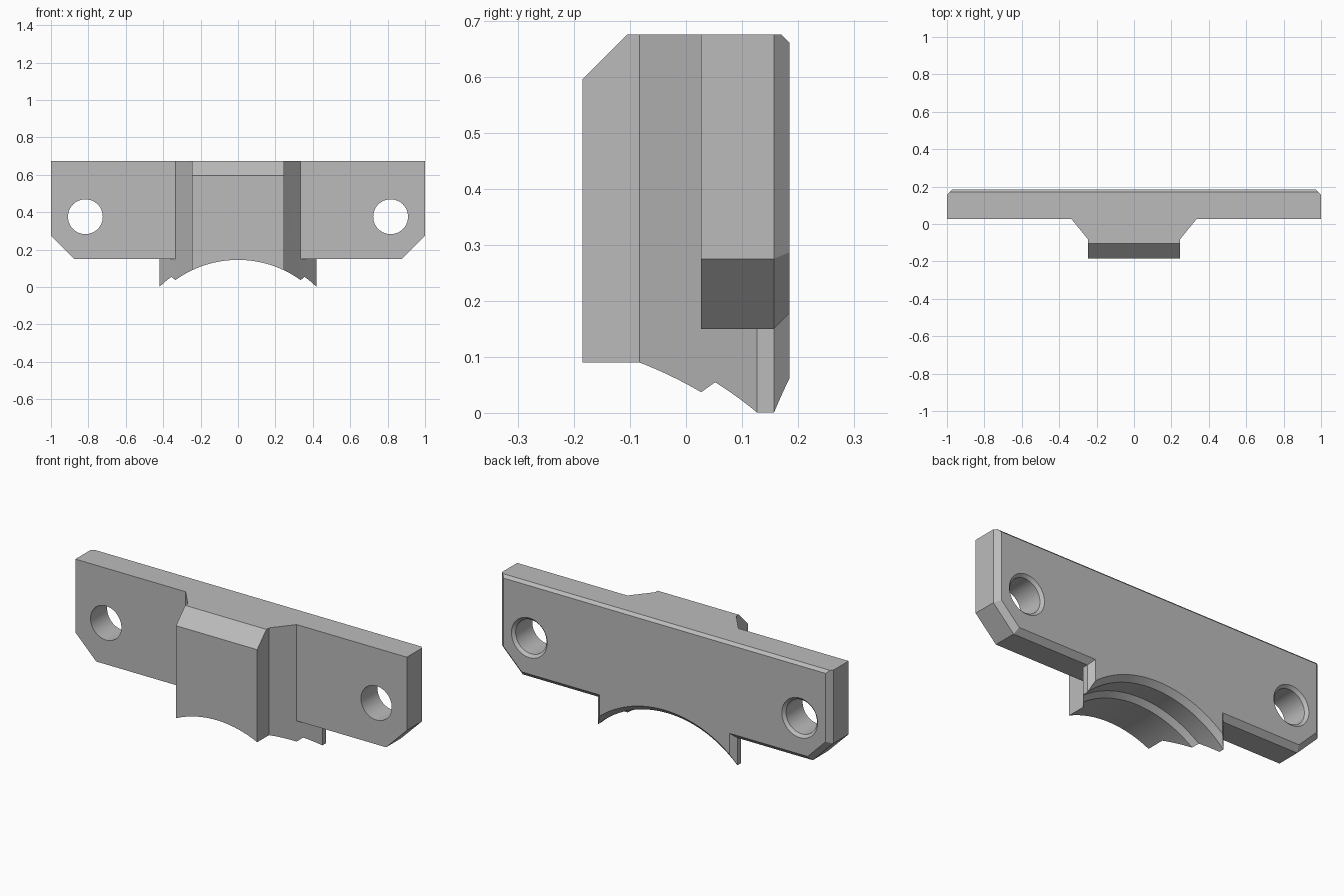
import bpy, bmesh, math

cube = bpy.data.objects.get("Cube")
if cube:
    bpy.data.objects.remove(cube, do_unlink=True)

grey = bpy.data.materials.new("plain grey")
grey.use_nodes = True
colour = (0.5, 0.5, 0.5, 1)
grey.diffuse_color = colour
grey.node_tree.nodes["Principled BSDF"].inputs["Base Color"].default_value = colour


def loft(name, rings):
    """Closed solid skinned over equal-length rings of points."""
    bm = bmesh.new()
    loops = [[bm.verts.new(p) for p in ring] for ring in rings]
    n = len(loops[0])
    for a, b in zip(loops, loops[1:]):
        for i in range(n):
            j = (i + 1) % n
            bm.faces.new((a[i], a[j], b[j], b[i]))
    bm.faces.new(loops[0])
    bm.faces.new(loops[-1])
    bmesh.ops.recalc_face_normals(bm, faces=bm.faces)
    mesh = bpy.data.meshes.new(name)
    bm.to_mesh(mesh)
    bm.free()
    mesh.materials.append(grey)
    obj = bpy.data.objects.new(name, mesh)
    bpy.context.collection.objects.link(obj)
    return obj


def lathe(name, cx, cz, profile, steps):
    """Turned solid about a y-parallel axis from (y, radius) pairs."""
    angles = [2 * math.pi * i / steps for i in range(steps)]
    return loft(name, [[(cx + r * math.cos(t), y, cz + r * math.sin(t))
                        for t in angles] for y, r in profile])


def combine(target, other, operation):
    mod = target.modifiers.new(operation, "BOOLEAN")
    mod.operation = operation
    mod.solver = "EXACT"
    mod.object = other
    bpy.context.view_layer.objects.active = target
    bpy.ops.object.modifier_apply(modifier=mod.name)
    bpy.data.objects.remove(other, do_unlink=True)


def mirrored(half):
    return half + [(-x, v) for x, v in reversed(half)]


def plate_ring(y, inset):
    k = inset * math.tan(math.pi / 8)
    half = [(0.875 - k, 0.15 + inset), (1 - inset, 0.275 + k), (1 - inset, 0.8)]
    return [(x, y, z) for x, z in mirrored(half)]


# Mounting plate, its rear edges bevelled
BACK, BEVEL, OVER = 0.185, 0.028, 0.02
clamp = loft("clamp_bracket", [plate_ring(0.027, 0),
                               plate_ring(BACK - BEVEL, 0),
                               plate_ring(BACK + OVER, BEVEL + OVER)])

# Central block with a flared plan
plan = mirrored([(0.245, -0.3), (0.245, -0.083), (0.335, 0.027), (0.42, 0.127),
                 (0.42, BACK - BEVEL), (0.42 - BEVEL - OVER, BACK + OVER)])
block = loft("centre_block", [[(x, y, z) for x, y in plan] for z in (-0.2, 0.8)])
combine(clamp, block, "UNION")

# Side outline trims the top, front and rear
side = [(-0.185, -0.3), (-0.185, 0.595), (-0.105, 0.675),
        (0.17, 0.675), (BACK, 0.66), (BACK, -0.3)]
trim = loft("side_trim", [[(x, y, z) for y, z in side] for x in (-1.2, 1.2)])
combine(clamp, trim, "INTERSECT")

# Stepped bore with a flared rear lip
bore = lathe("bore_cutter", 0, -0.428,
             [(-0.4, 0.573), (0.027, 0.573), (0.052, 0.6),
              (BACK - BEVEL, 0.6), (BACK + OVER, 0.6 + BEVEL + OVER)], 192)
combine(clamp, bore, "DIFFERENCE")

# Bolt holes, countersunk at the rear
for s in (-1, 1):
    hole = lathe("hole_cutter", s * 0.816, 0.376,
                 [(-0.1, 0.093), (0.17, 0.093), (0.205, 0.128)], 64)
    combine(clamp, hole, "DIFFERENCE")

bpy.ops.object.select_all(action="DESELECT")
clamp.select_set(True)
bpy.context.view_layer.objects.active = clamp
bpy.ops.object.shade_smooth_by_angle(angle=math.radians(20))
